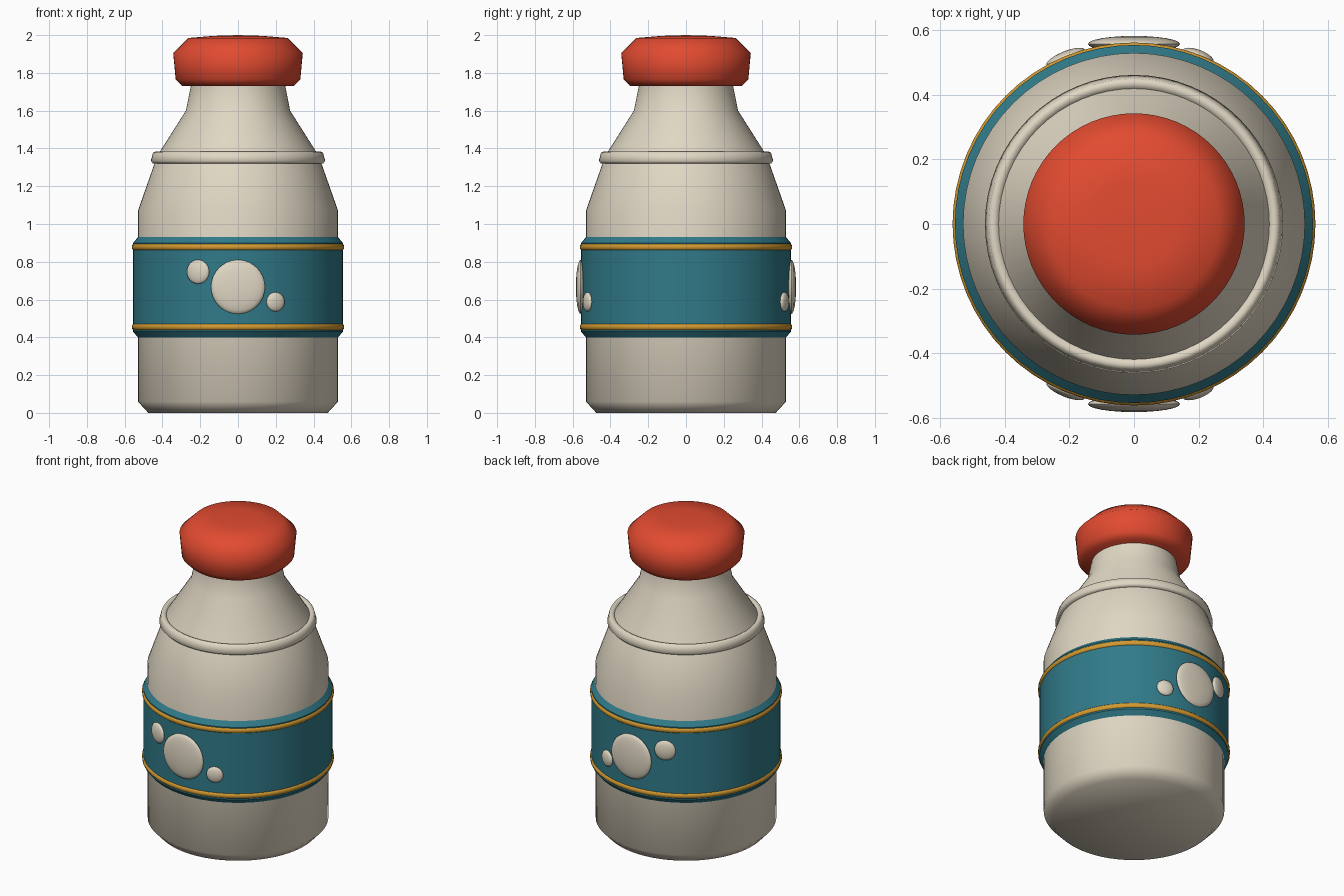
import bpy, bmesh, math
from mathutils import Matrix

SEGMENTS = 64

cube = bpy.data.objects.get("Cube")
if cube:
    bpy.data.objects.remove(cube, do_unlink=True)


def make_material(name, rgb):
    mat = bpy.data.materials.new(name)
    mat.use_nodes = True
    mat.diffuse_color = (*rgb, 1)
    mat.node_tree.nodes["Principled BSDF"].inputs["Base Color"].default_value = (*rgb, 1)
    return mat


cream = make_material("cream", (0.75, 0.68, 0.55))
teal = make_material("teal", (0.03, 0.195, 0.25))
gold = make_material("gold", (0.65, 0.32, 0.03))
red = make_material("red", (0.76, 0.07, 0.03))


def finish(name, bm, mat, angle):
    bmesh.ops.recalc_face_normals(bm, faces=bm.faces)
    mesh = bpy.data.meshes.new(name)
    bm.to_mesh(mesh)
    bm.free()
    mesh.materials.append(mat)
    obj = bpy.data.objects.new(name, mesh)
    bpy.context.collection.objects.link(obj)
    bpy.ops.object.select_all(action="DESELECT")
    obj.select_set(True)
    bpy.context.view_layer.objects.active = obj
    bpy.ops.object.shade_smooth_by_angle(angle=math.radians(angle))
    return obj


def lathe(name, profile, mat, angle=60, closed=False):
    """Spin (radius, height) points around the z axis."""
    bm = bmesh.new()
    verts = [bm.verts.new((r, 0, z)) for r, z in profile]
    edges = [bm.edges.new(pair) for pair in zip(verts, verts[1:])]
    if closed:
        edges.append(bm.edges.new((verts[-1], verts[0])))
    bmesh.ops.spin(bm, geom=verts + edges, cent=(0, 0, 0), axis=(0, 0, 1),
                   angle=math.tau, steps=SEGMENTS, use_merge=True)
    bmesh.ops.remove_doubles(bm, verts=bm.verts, dist=0.0001)
    return finish(name, bm, mat, angle)


def hoop(name, radius, height, thickness, mat):
    """Round band around the bottle."""
    steps = [math.tau * (i + 0.5) / 8 for i in range(8)]
    profile = [(radius + thickness * math.cos(a), height + thickness * math.sin(a))
               for a in steps]
    return lathe(name, profile, mat, closed=True)


def spot(name, x, z, radius, side):
    """Flattened button lying on the label, facing outward."""
    bm = bmesh.new()
    bmesh.ops.create_uvsphere(bm, u_segments=32, v_segments=12, radius=1)
    depth = 0.015 + 0.07 * radius
    seat = 0.558
    turn = math.atan2(side * math.sqrt(seat ** 2 - x ** 2), x)
    matrix = (Matrix.Rotation(turn, 4, "Z")
              @ Matrix.Translation((seat, 0, z))
              @ Matrix.Rotation(math.pi / 2, 4, "Y")
              @ Matrix.Diagonal((radius, radius, depth, 1)))
    bm.transform(matrix)
    return finish(name, bm, cream, 60)


# Bottle body with chamfered foot, sloping shoulder and neck
lathe("bottle_body", [(0, 0), (0.475, 0), (0.53, 0.06), (0.53, 1.07),
                      (0.428, 1.36), (0.276, 1.6), (0.25, 1.73),
                      (0.25, 1.76), (0, 1.76)], cream)

# Raised ring on the shoulder
lathe("shoulder_ring", [(0.41, 1.32), (0.45, 1.32), (0.462, 1.333),
                        (0.45, 1.378), (0.437, 1.384), (0.423, 1.378),
                        (0.41, 1.36)], cream, closed=True)

# Label sleeve with chamfered rims
lathe("label_band", [(0.51, 0.40), (0.53, 0.40), (0.555, 0.43),
                     (0.555, 0.90), (0.53, 0.93), (0.51, 0.93)],
      teal, angle=30, closed=True)

# Gold trim around the label
hoop("lower_trim", 0.543, 0.455, 0.021, gold)
hoop("upper_trim", 0.543, 0.878, 0.021, gold)

# Domed cap
lathe("cap", [(0, 1.73), (0.295, 1.73), (0.33, 1.765), (0.343, 1.905),
              (0.262, 1.985), (0.13, 1.996), (0, 2.0)], red)

# Spots on the front and back of the label
for place, side in (("front", -1), ("back", 1)):
    spot(place + "_large_spot", 0, 0.667, 0.143, side)
    spot(place + "_medium_spot", -0.212, 0.747, 0.064, side)
    spot(place + "_small_spot", 0.199, 0.588, 0.051, side)
